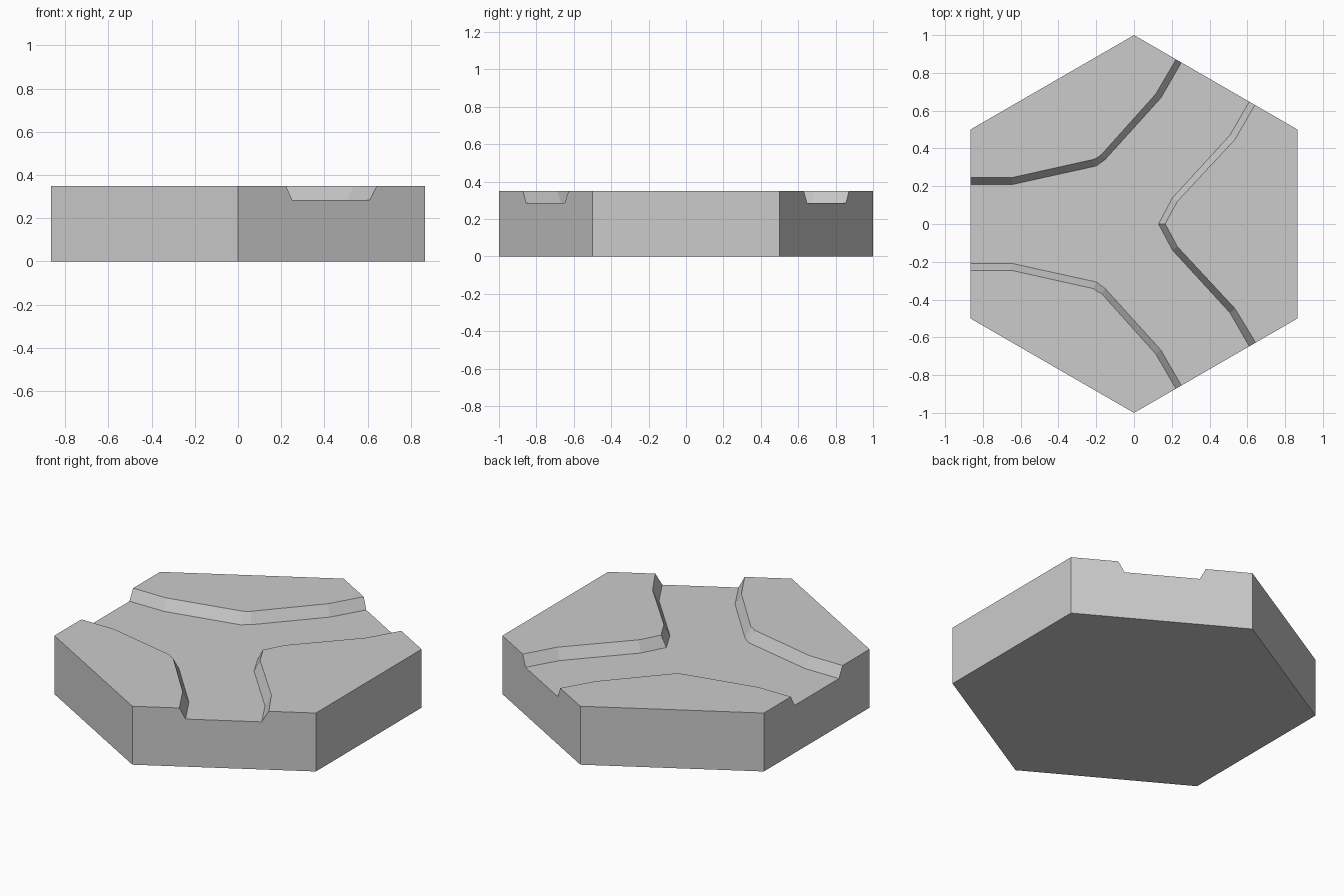
import bpy, bmesh, math

if "Cube" in bpy.data.objects:
    bpy.data.objects.remove(bpy.data.objects["Cube"])

TOP, FLOOR = 0.35, 0.285

# Upper half of the channel outline: (floor edge xy, top edge xy); ends overshoot the tile
half = [
    ((-1.00, 0.210), (-1.00, 0.245)),
    ((-0.64, 0.210), (-0.65, 0.245)),
    ((-0.20, 0.307), (-0.215, 0.342)),
    ((-0.152, 0.342), (-0.172, 0.368)),
    ((0.142, 0.667), (0.115, 0.688)),
    ((0.335, 1.00), (0.297, 1.00)),
    ((0.695, 0.795), (0.728, 0.775)),
    ((0.508, 0.470), (0.535, 0.448)),
    ((0.203, 0.138), (0.230, 0.120)),
    ((0.130, 0.000), (0.165, 0.000)),
]


def flip(p):
    return (p[0], -p[1])


def loft(name, low, high, z0, z1):
    """Closed solid between two matching outlines."""
    bm = bmesh.new()
    a = [bm.verts.new((x, y, z0)) for x, y in low]
    b = [bm.verts.new((x, y, z1)) for x, y in high]
    bm.faces.new(a)
    bm.faces.new(b)
    for i in range(len(a)):
        j = (i + 1) % len(a)
        bm.faces.new((a[i], a[j], b[j], b[i]))
    bmesh.ops.recalc_face_normals(bm, faces=bm.faces)
    mesh = bpy.data.meshes.new(name)
    bm.to_mesh(mesh)
    bm.free()
    obj = bpy.data.objects.new(name, mesh)
    bpy.context.collection.objects.link(obj)
    return obj


# Hexagonal tile with points on the y axis
hexagon = [(math.sin(k * math.pi / 3), math.cos(k * math.pi / 3)) for k in range(6)]
tile = loft("hex_tile", hexagon, hexagon, 0, TOP)

# Channel cutter: sloped banks carried on above the tile surface
outline = half + [(flip(f), flip(t)) for f, t in reversed(half[:-1])]
low = [f for f, t in outline]
high = [(2 * t[0] - f[0], 2 * t[1] - f[1]) for f, t in outline]
cutter = loft("channel_cutter", low, high, FLOOR, 2 * TOP - FLOOR)
cutter.hide_render = True

# Carve the three-way channel
cut = tile.modifiers.new("channel", 'BOOLEAN')
cut.operation = 'DIFFERENCE'
cut.solver = 'EXACT'
cut.object = cutter
bpy.context.view_layer.objects.active = tile
bpy.ops.object.modifier_apply(modifier=cut.name)
bpy.data.objects.remove(cutter)
